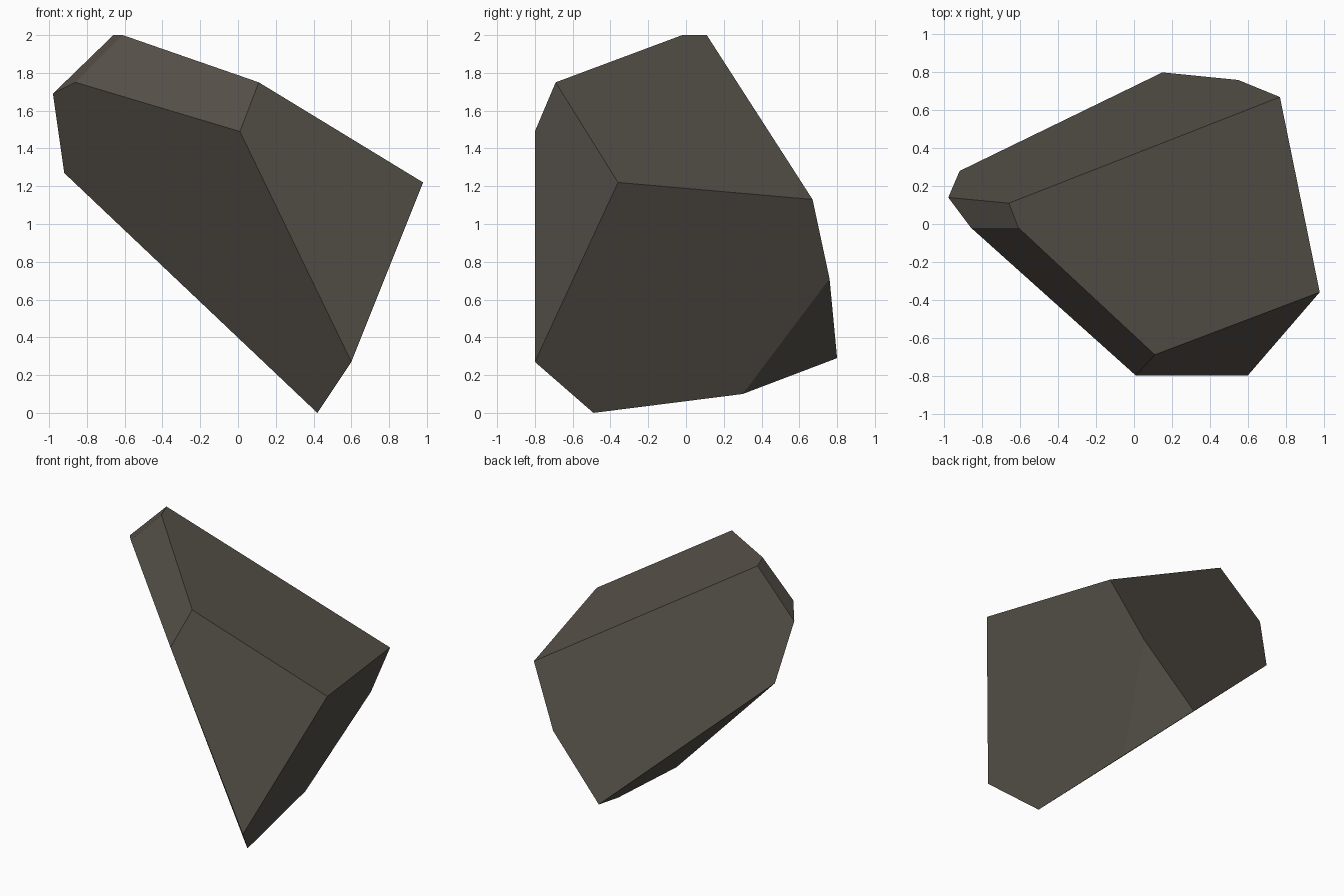
import bpy, bmesh, math

if "Cube" in bpy.data.objects:
    bpy.data.objects.remove(bpy.data.objects["Cube"])

# Corner points of the faceted boulder
corners = [
    (-0.66, 0.11, 2.00), (-0.61, -0.02, 2.00), (0.11, -0.69, 1.75),   # top slope
    (0.98, -0.36, 1.22), (0.77, 0.67, 1.13),                          # right rim
    (0.60, -0.80, 0.27), (0.01, -0.80, 1.49), (0.42, -0.49, 0.00),    # front
    (-0.92, 0.28, 1.27), (-0.98, 0.14, 1.69), (-0.86, -0.02, 1.75),   # left tip
    (0.55, 0.76, 0.71), (0.15, 0.80, 0.29), (0.34, 0.30, 0.10),       # back chip
]

# Convex hull, with nearly coplanar triangles merged into flat facets
bm = bmesh.new()
for c in corners:
    bm.verts.new(c)
bmesh.ops.convex_hull(bm, input=bm.verts[:])
bmesh.ops.dissolve_limit(bm, angle_limit=math.radians(2.5),
                         verts=bm.verts[:], edges=bm.edges[:])
bmesh.ops.recalc_face_normals(bm, faces=bm.faces[:])

mesh = bpy.data.meshes.new("rock")
bm.to_mesh(mesh)
bm.free()
rock = bpy.data.objects.new("rock", mesh)
bpy.context.collection.objects.link(rock)

# Dark warm grey stone
stone = bpy.data.materials.new("dark stone")
stone.diffuse_color = (0.095, 0.083, 0.068, 1)
stone.use_nodes = True
stone.node_tree.nodes["Principled BSDF"].inputs["Base Color"].default_value = stone.diffuse_color
mesh.materials.append(stone)
